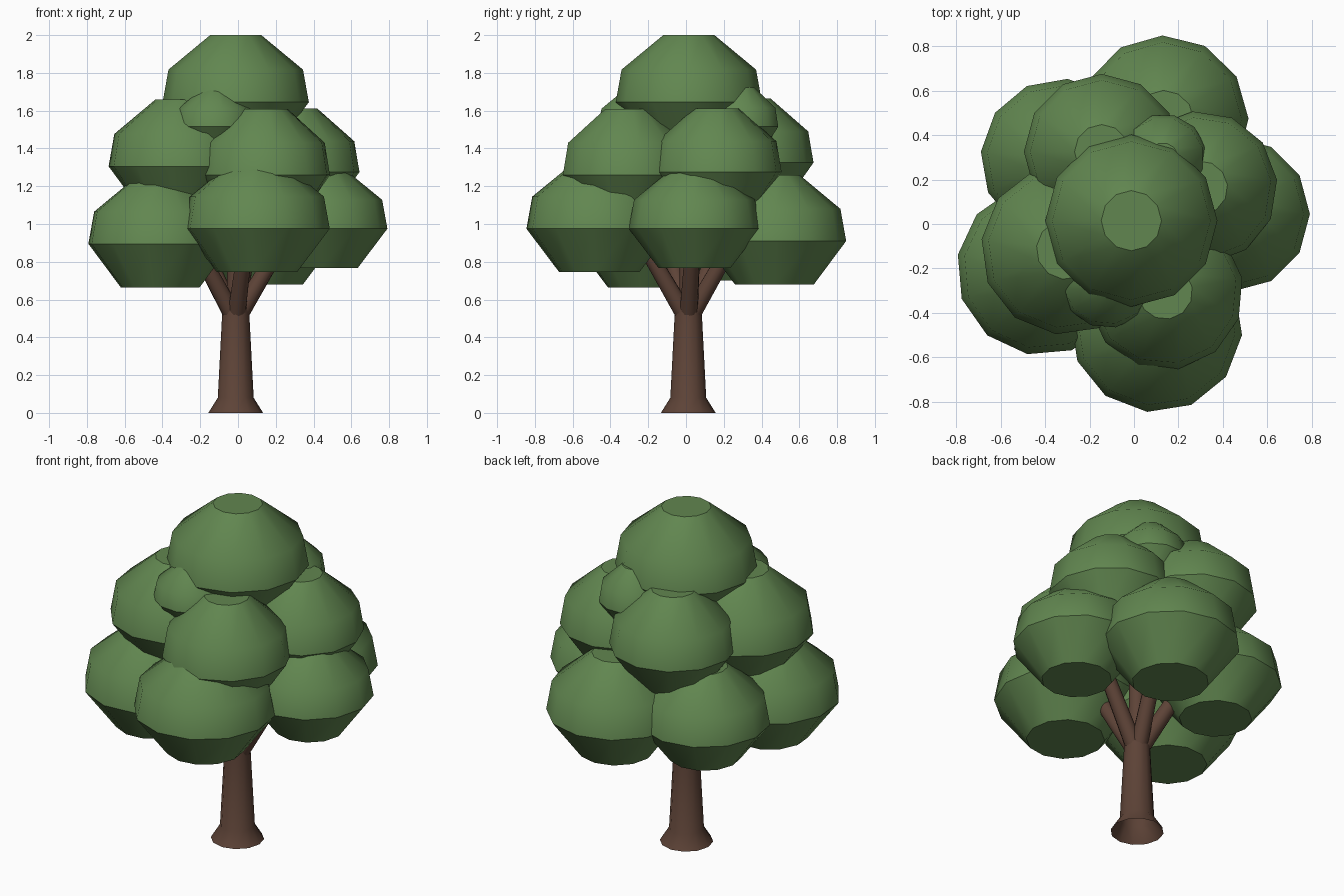
import bpy, bmesh
from math import cos, sin, radians, tau
from mathutils import Vector

cube = bpy.data.objects.get("Cube")
if cube:
    bpy.data.objects.remove(cube, do_unlink=True)

SIDES = 12


def make_material(name, color):
    mat = bpy.data.materials.new(name)
    mat.use_nodes = True
    mat.diffuse_color = color
    mat.node_tree.nodes["Principled BSDF"].inputs["Base Color"].default_value = color
    return mat


leaf_green = make_material("leaf green", (0.12, 0.24, 0.08, 1))
bark_brown = make_material("bark brown", (0.11, 0.056, 0.038, 1))


def lathe(name, profile, mat, sharp_rings=(), cap_bottom=True, turn=0):
    """Spin (radius, height) points around z; listed rings keep a hard edge."""
    bm = bmesh.new()
    rings = []
    for r, z in profile:
        angles = [radians(turn) + tau * i / SIDES for i in range(SIDES)]
        rings.append([bm.verts.new((r * cos(a), r * sin(a), z)) for a in angles])
    for low, high in zip(rings, rings[1:]):
        for i in range(SIDES):
            j = (i + 1) % SIDES
            bm.faces.new((low[i], low[j], high[j], high[i]))
    bm.faces.new(rings[-1])
    if cap_bottom:
        bm.faces.new(rings[0][::-1])
    for face in bm.faces:
        face.smooth = True
    for k in sharp_rings:
        for i in range(SIDES):
            edge = bm.edges.get((rings[k][i], rings[k][(i + 1) % SIDES]))
            edge.smooth = False
    mesh = bpy.data.meshes.new(name)
    bm.to_mesh(mesh)
    bm.free()
    mesh.materials.append(mat)
    obj = bpy.data.objects.new(name, mesh)
    bpy.context.collection.objects.link(obj)
    return obj


def leaf_clump(name, x, y, rim_z, r, height=1.0, turn=0):
    """Faceted dome on a tapered underside, with flat top and bottom."""
    profile = [(0.55 * r, -0.23 * height), (r, 0),
               (0.92 * r, 0.17 * height), (0.35 * r, 0.35 * height)]
    obj = lathe(name, profile, leaf_green, (0, 1, 3), turn=turn)
    obj.location = (x, y, rim_z)


# Trunk with a flared, open foot
TRUNK_X, TRUNK_Y = -0.012, 0.012
trunk = lathe("trunk", [(0.145, 0), (0.095, 0.08), (0.07, 0.56)],
              bark_brown, (2,), cap_bottom=False)
trunk.location = (TRUNK_X, TRUNK_Y, 0)

# Lower tier of foliage: name, x, y, rim height, radius, height scale, turn
lower = [
    ("front", 0.10, -0.459, 0.975, 0.388, 1.0, 24),
    ("left", 0.443, 0.045, 0.975, 0.348, 0.9, 0),
    ("back", 0.135, 0.468, 0.91, 0.38, 1.0, 1),
    ("back_right", -0.33, 0.294, 0.915, 0.36, 0.93, 25),
    ("right", -0.412, -0.205, 0.895, 0.386, 1.0, 20),
]
for side, *values in lower:
    leaf_clump("lower_foliage_" + side, *values)

# Middle tier of foliage
middle = [
    ("front", 0.14, -0.305, 1.26, 0.352, 1.0, 10),
    ("left", 0.30, 0.163, 1.275, 0.345, 0.96, 6),
    ("back", -0.145, 0.325, 1.325, 0.35, 0.97, 0),
    ("right", -0.305, -0.115, 1.305, 0.383, 1.01, 23),
]
for side, *values in middle:
    leaf_clump("middle_foliage_" + side, *values)

# Small fillers under the crown, and the crown
leaf_clump("small_foliage_front", -0.12, -0.25, 1.515, 0.218, 0.56, 10)
leaf_clump("small_foliage_back", 0.13, 0.295, 1.515, 0.2, 0.59, 15)
leaf_clump("crown_foliage", -0.012, 0.015, 1.645, 0.387, 1.014, 0)


def branch(name, start, end):
    axis = end - start
    obj = lathe(name, [(0.048, 0), (0.04, axis.length)], bark_brown, (0, 1))
    obj.rotation_mode = 'QUATERNION'
    obj.rotation_quaternion = axis.to_track_quat('Z', 'Y')
    obj.location = start


# One branch reaching into each lower clump, and a central leader
base = Vector((TRUNK_X, TRUNK_Y, 0.53))
for side, x, y, *rest in lower:
    out = Vector((x, y, 0)).normalized()
    branch("branch_" + side, base + out * 0.025, base + out * 0.24 + Vector((0, 0, 0.36)))
branch("branch_center", base, base + Vector((0, 0, 1)))
